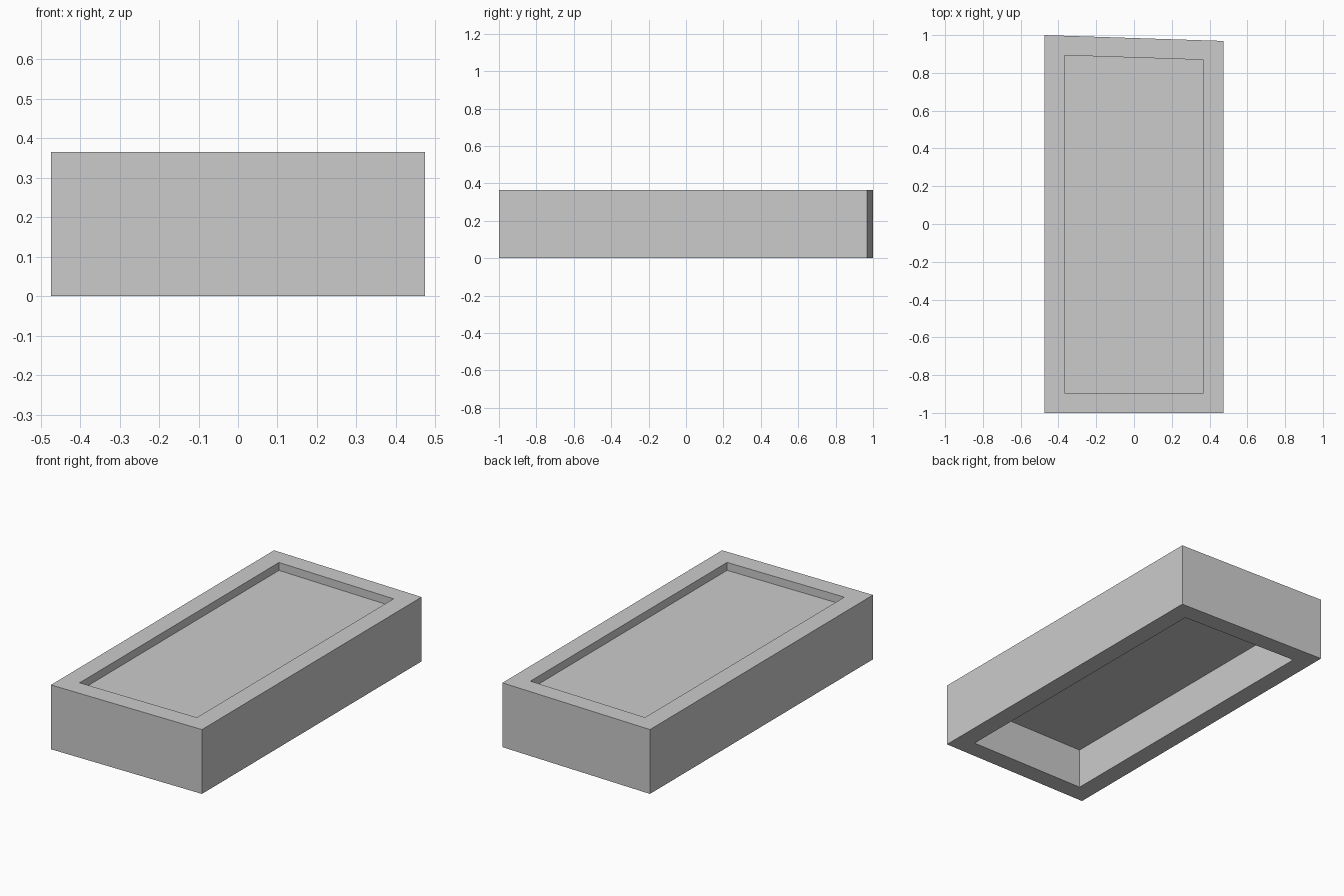
import bpy, bmesh

if "Cube" in bpy.data.objects:
    bpy.data.objects.remove(bpy.data.objects["Cube"])

HEIGHT, TOP_FLOOR, UNDER_CEILING = 0.365, 0.32, 0.23

# Footprints: four-sided with a slightly slanted back edge
outer = [(-0.474, -1.0), (0.474, -1.0), (0.474, 0.969), (-0.474, 1.0)]
inner = [(-0.368, -0.894), (0.368, -0.894), (0.368, 0.869), (-0.368, 0.893)]

# Rings from the top recess floor, over the rim, to the underside recess
rings = [(inner, TOP_FLOOR), (inner, HEIGHT), (outer, HEIGHT),
         (outer, 0.0), (inner, 0.0), (inner, UNDER_CEILING)]

bm = bmesh.new()
loops = [[bm.verts.new((x, y, z)) for x, y in outline] for outline, z in rings]
for a, b in zip(loops, loops[1:]):
    for i in range(4):
        j = (i + 1) % 4
        bm.faces.new((a[i], a[j], b[j], b[i]))

# Panel surfaces closing the two recesses
bm.faces.new(loops[0])
bm.faces.new(loops[-1])
bmesh.ops.recalc_face_normals(bm, faces=bm.faces)

mesh = bpy.data.meshes.new("recessed_tray")
bm.to_mesh(mesh)
bm.free()
tray = bpy.data.objects.new("recessed_tray", mesh)
bpy.context.collection.objects.link(tray)
